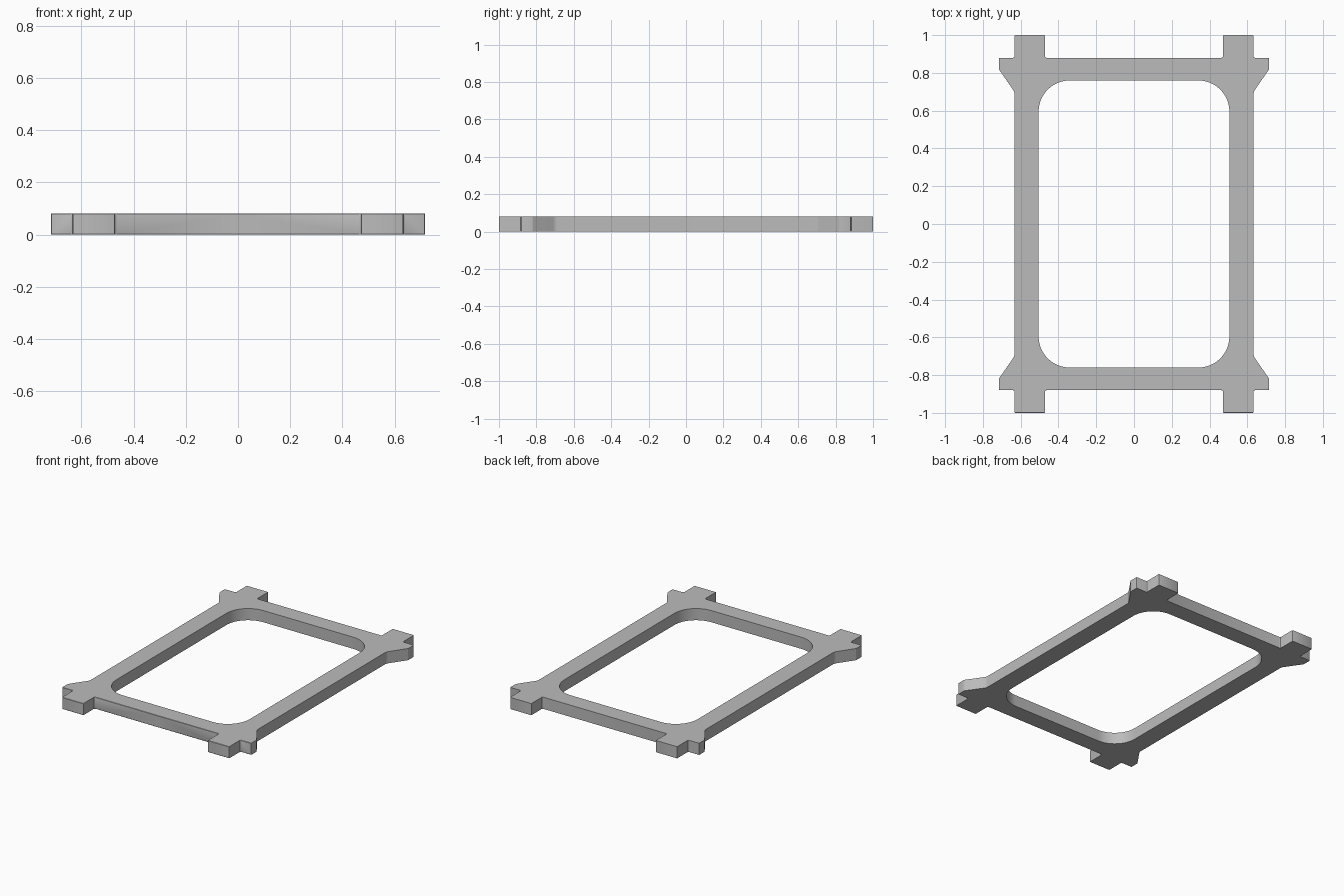
import bpy
import bmesh
import math
from mathutils import Vector

cube = bpy.data.objects.get("Cube")
if cube:
    bpy.data.objects.remove(cube, do_unlink=True)

THICK = 0.08
EDGE = 0.007


def fillet(prev, corner, nxt, radius, steps):
    """Round one corner of a flat outline with an arc."""
    if radius == 0:
        return [corner]
    a, b = (prev - corner).normalized(), (nxt - corner).normalized()
    half = a.angle(b) / 2
    centre = corner + (a + b).normalized() * (radius / math.sin(half))
    reach = radius / math.tan(half)
    start, end = corner + a * reach - centre, corner + b * reach - centre
    sweep = math.pi - 2 * half
    return [centre + (start * math.sin(sweep * (1 - i / steps))
                      + end * math.sin(sweep * i / steps)) / math.sin(sweep)
            for i in range(steps + 1)]


# One quarter of the frame outline: x, y, corner radius, arc steps
quarter = [
    (0, 0.76, 0, 1), (0.505, 0.76, 0.165, 14), (0.505, 0, 0, 1),   # opening
    (0.633, 0, 0, 1), (0.633, 0.70, 0.04, 4),                     # side rail
    (0.716, 0.82, 0.01, 3), (0.716, 0.88, 0.004, 2),              # flared ear
    (0.633, 0.88, 0.008, 3), (0.633, 1, 0.004, 2),                # end tab
    (0.472, 1, 0.004, 2), (0.472, 0.88, 0.008, 3), (0, 0.88, 0, 1),
]
pts = [Vector((x, y)) for x, y, _, _ in quarter]
outline = []
for i, (_, _, radius, steps) in enumerate(quarter):
    outline += fillet(pts[i - 1], pts[i], pts[(i + 1) % len(pts)], radius, steps)

# Quarter plate with open seams, mirrored into a full frame
bm = bmesh.new()
for sx in (1, -1):
    for sy in (1, -1):
        low = [bm.verts.new((p.x * sx, p.y * sy, 0)) for p in outline]
        high = [bm.verts.new((p.x * sx, p.y * sy, THICK)) for p in outline]
        bm.faces.new(low)
        bm.faces.new(high)
        for i in range(len(outline)):
            j = (i + 1) % len(outline)
            p, q = outline[i], outline[j]
            if max(p.x, q.x) < 1e-5 or max(p.y, q.y) < 1e-5:
                continue
            bm.faces.new((low[i], low[j], high[j], high[i]))
bmesh.ops.remove_doubles(bm, verts=bm.verts, dist=1e-5)
bmesh.ops.recalc_face_normals(bm, faces=bm.faces)
bm.normal_update()

# Fine chamfer along the front rail and front tabs
front = [e for e in bm.edges
         if abs(e.verts[0].co.z - e.verts[1].co.z) < 1e-5
         and max(v.co.y for v in e.verts) < -0.87
         and any(f.normal.y < -0.9 for f in e.link_faces)]
bmesh.ops.bevel(bm, geom=front, offset=EDGE, segments=1,
                affect='EDGES', clamp_overlap=True)

mesh = bpy.data.meshes.new("frame")
bm.to_mesh(mesh)
bm.free()
frame = bpy.data.objects.new("frame", mesh)
bpy.context.collection.objects.link(frame)

# Plain grey material
grey = bpy.data.materials.new("grey")
grey.use_nodes = True
colour = (0.5, 0.5, 0.5, 1)
grey.diffuse_color = colour
grey.node_tree.nodes["Principled BSDF"].inputs["Base Color"].default_value = colour
mesh.materials.append(grey)

bpy.ops.object.select_all(action='DESELECT')
frame.select_set(True)
bpy.context.view_layer.objects.active = frame
bpy.ops.object.shade_smooth_by_angle(angle=math.radians(30))
